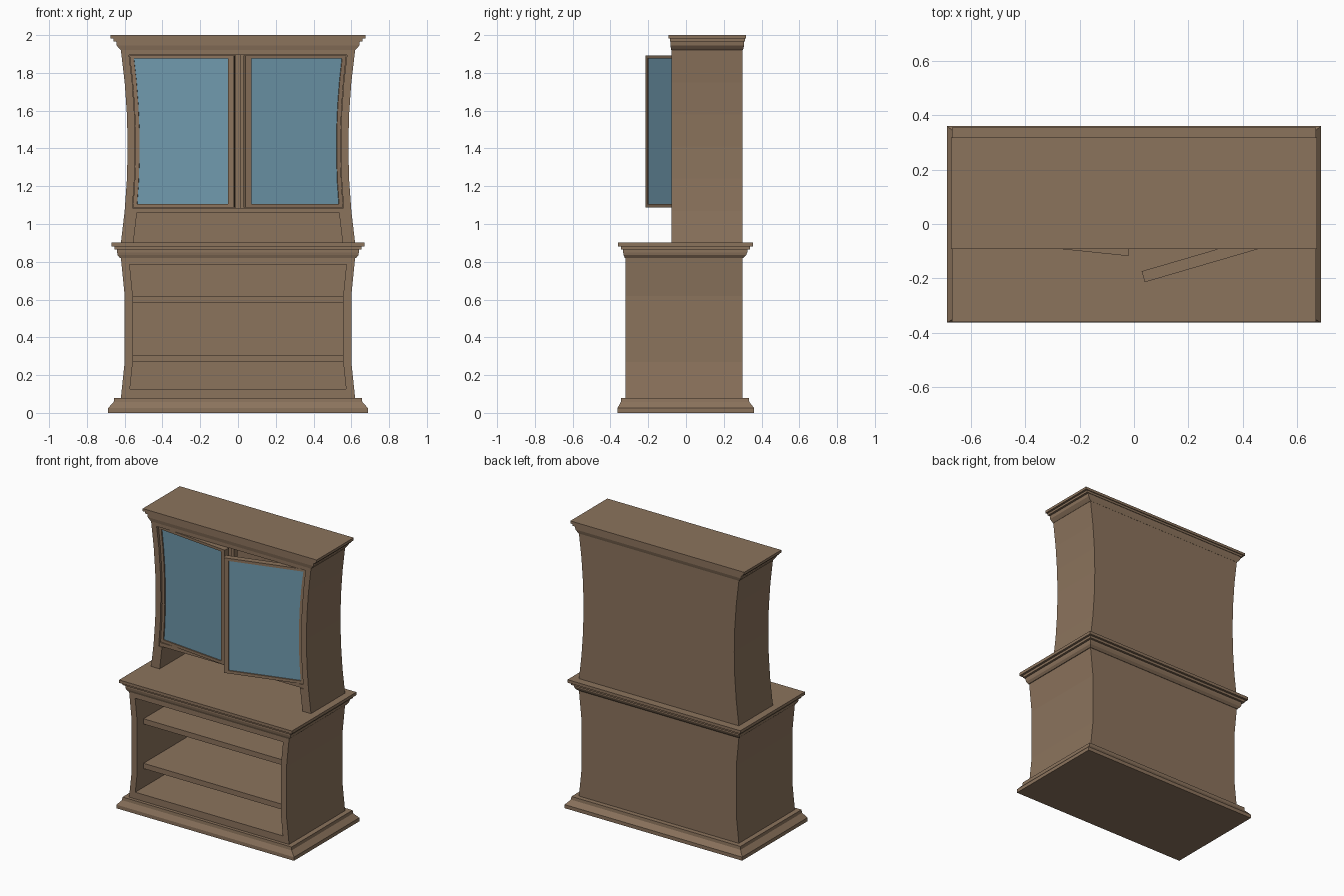
import bpy, bmesh, math
from mathutils import Matrix, Vector

if "Cube" in bpy.data.objects:
    bpy.data.objects.remove(bpy.data.objects["Cube"])


def material(name, rgb):
    m = bpy.data.materials.new(name)
    m.diffuse_color = (*rgb, 1)
    m.use_nodes = True
    m.node_tree.nodes["Principled BSDF"].inputs["Base Color"].default_value = m.diffuse_color
    return m


WOOD = material("brown wood", (0.26, 0.172, 0.108))
GLASS = material("blue glass", (0.16, 0.32, 0.42))


def loft(name, rings, mat=WOOD):
    """Stack of rectangles (z, x0, x1, y0, y1) skinned into a closed solid."""
    bm = bmesh.new()
    loops = [[bm.verts.new(p) for p in ((a, c, z), (b, c, z), (b, d, z), (a, d, z))]
             for z, a, b, c, d in rings]
    for lo, hi in zip(loops, loops[1:]):
        for i in range(4):
            j = (i + 1) % 4
            bm.faces.new((lo[i], lo[j], hi[j], hi[i]))
    bm.faces.new(loops[0][::-1])
    bm.faces.new(loops[-1])
    bmesh.ops.recalc_face_normals(bm, faces=bm.faces)
    me = bpy.data.meshes.new(name)
    bm.to_mesh(me)
    bm.free()
    me.materials.append(mat)
    ob = bpy.data.objects.new(name, me)
    bpy.context.collection.objects.link(ob)
    return ob


def box(name, x0, x1, y0, y1, z0, z1, mat=WOOD):
    return loft(name, [(z0, x0, x1, y0, y1), (z1, x0, x1, y0, y1)], mat)


def moulding(name, steps):
    return loft(name, [(z, -h, h, y0, y1) for z, h, y0, y1 in steps])


def w_low(z):
    """Half width of the waisted lower cabinet."""
    if z < 0.27:
        return 0.62 - 0.02 * (z - 0.08) / 0.19
    return 0.60 + 0.02 * max(0, z - 0.62) / 0.20


def w_up(z):
    """Half width of the waisted upper cabinet."""
    return 0.584 + 0.036 * ((z - 1.41) / 0.51) ** 2


def levels(z0, z1, n):
    return [z0 + (z1 - z0) * i / n for i in range(n + 1)]


def wall(name, side, zs, w, t0, t1, y0, y1, mat=WOOD):
    """Curved upright between offsets t0 and t1 inside the half-width curve."""
    return loft(name, [(z, *sorted((side * (w(z) - t0), side * (w(z) - t1))), y0, y1)
                       for z in zs], mat)


def full(name, zs, w, inset, y0, y1):
    return loft(name, [(z, -w(z) + inset, w(z) - inset, y0, y1) for z in zs])


# Mouldings: plinth, counter and crown
moulding("plinth", [(0, .688, -.363, .361), (.025, .688, -.363, .361),
                    (.058, .658, -.345, .335), (.08, .655, -.343, .333)])
moulding("counter", [(.82, .625, -.324, .303), (.835, .637, -.33, .318),
                     (.85, .64, -.333, .325), (.865, .64, -.333, .325),
                     (.865, .655, -.343, .34), (.882, .655, -.343, .34),
                     (.882, .67, -.36, .355), (.903, .67, -.36, .355)])
moulding("crown", [(1.92, .621, -.078, .301), (1.93, .63, -.08, .304),
                   (1.945, .642, -.083, .308), (1.967, .645, -.083, .308),
                   (1.967, .66, -.086, .312), (1.982, .66, -.086, .312),
                   (1.982, .674, -.092, .318), (2.0, .674, -.092, .318)])

# Lower cabinet
LZ = [.08, .27, .62, .82]
full("lower_back", LZ, w_low, .01, .28, .30)
full("lower_floor", [.08, .127], w_low, .02, -.32, .29)
full("lower_top_rail", [.785, .82], w_low, .02, -.32, .29)
for i, z in enumerate((.27, .582)):
    box(f"lower_shelf_{i + 1}", -.57, .57, -.25, .29, z, z + .037)

# Upper cabinet
UZ = levels(.90, 1.92, 6)
full("upper_back", UZ, w_up, .01, .28, .30)
full("upper_top", [1.895, 1.92], w_up, .02, -.077, .29)
full("upper_shelf", [1.06, 1.085], w_up, .03, -.07, .29)
box("centre_post", -.012, .012, -.062, -.02, 1.085, 1.895)

for side, tag in ((-1, "left"), (1, "right")):
    wall(f"lower_side_{tag}", side, LZ, w_low, 0, .043, -.32, .30)
    wall(f"upper_side_{tag}", side, UZ, w_up, 0, .04, -.077, .30)
    wall(f"niche_cheek_{tag}", side, [.90, 1.06], w_up, .035, .066, -.077, .29)

# Glazed doors, each built closed and then swung open on its outer edge
D0, D1 = 1.087, 1.893
DZ = levels(D0, D1, 6)
Y0, Y1 = -.062, -.020
for side, tag, angle in ((-1, "left", 5.9), (1, "right", 16.3)):
    def bar(name, zs, inner, t0, y0=Y0, y1=Y1, mat=WOOD):
        return loft(f"door_{name}_{tag}", [
            (z, *sorted((side * inner, side * (w_up(z) - t0))), y0, y1) for z in zs], mat)

    parts = [
        wall(f"door_outer_stile_{tag}", side, DZ, w_up, .042, .063, Y0, Y1),
        box(f"door_inner_stile_{tag}", *sorted((side * .018, side * .05)), Y0, Y1, D0, D1),
        bar("top_rail", [D1 - .018, D1], .03, .05),
        bar("bottom_rail", [D0, D0 + .02], .03, .05),
        bar("glass", levels(D0 + .01, D1 - .01, 6), .04, .055, Y0 + .008, Y1 - .008, GLASS),
    ]
    pivot = Vector((side * .56, Y0, 0))
    swing = (Matrix.Translation(pivot)
             @ Matrix.Rotation(side * math.radians(angle), 4, 'Z')
             @ Matrix.Translation(-pivot))
    for p in parts:
        p.data.transform(swing)
